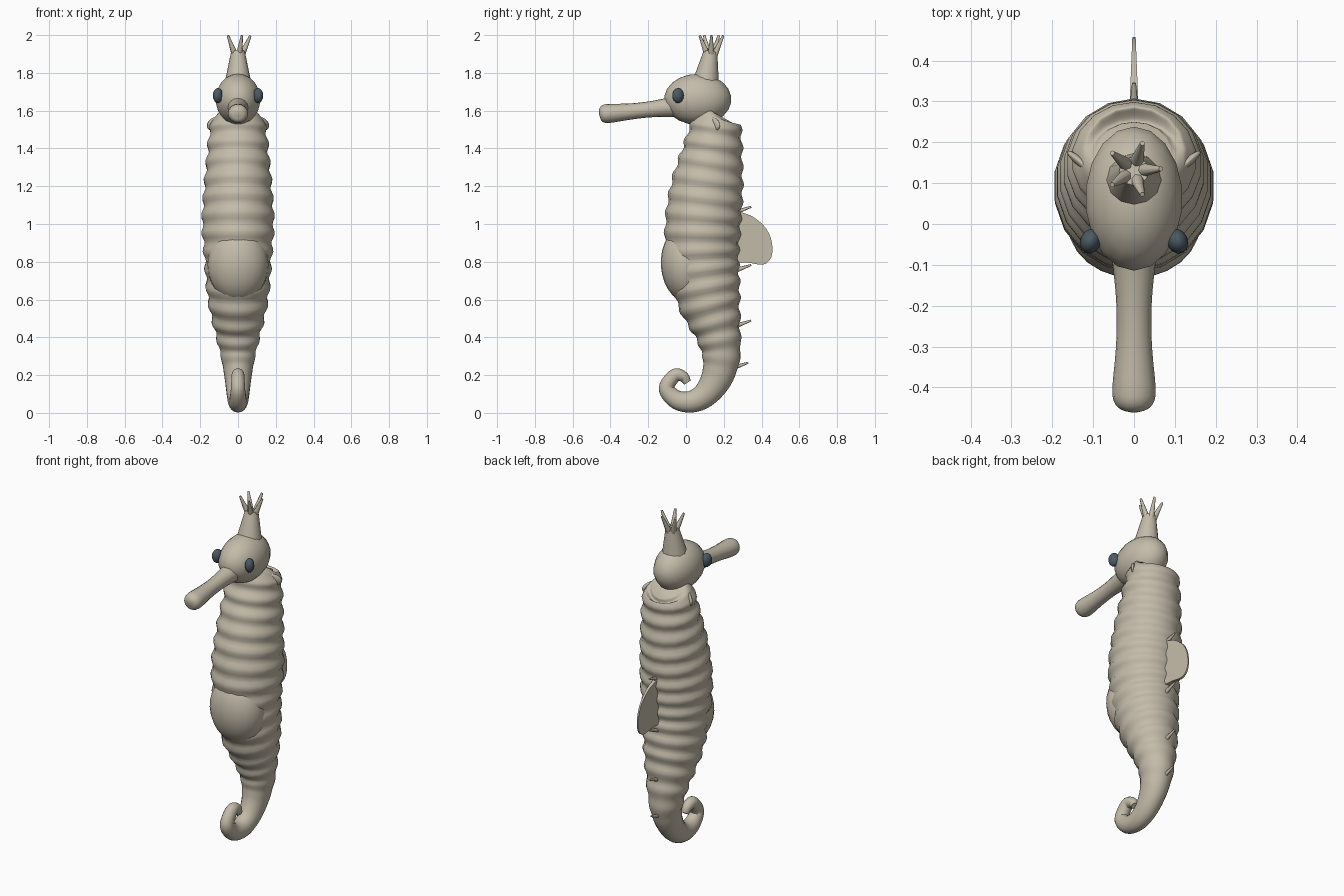
import bpy, bmesh, math
from mathutils import Vector, Matrix

cube = bpy.data.objects.get("Cube")
if cube:
    bpy.data.objects.remove(cube, do_unlink=True)


def material(name, rgb):
    m = bpy.data.materials.new(name)
    m.use_nodes = True
    m.diffuse_color = (*rgb, 1)
    m.node_tree.nodes["Principled BSDF"].inputs["Base Color"].default_value = (*rgb, 1)
    return m


SKIN = material("sandy_skin", (0.55, 0.50, 0.40))
EYE = material("dark_slate_eye", (0.07, 0.10, 0.13))


def finish(name, bm, mat, angle=60):
    bmesh.ops.recalc_face_normals(bm, faces=bm.faces)
    mesh = bpy.data.meshes.new(name)
    bm.to_mesh(mesh)
    bm.free()
    mesh.materials.append(mat)
    ob = bpy.data.objects.new(name, mesh)
    bpy.context.collection.objects.link(ob)
    bpy.ops.object.select_all(action='DESELECT')
    ob.select_set(True)
    bpy.context.view_layer.objects.active = ob
    bpy.ops.object.shade_smooth_by_angle(angle=math.radians(angle))
    return ob


def spline(points, steps):
    """Catmull-Rom samples through tuples of any size."""
    pts = [Vector(p) for p in points]
    pts = [2 * pts[0] - pts[1]] + pts + [2 * pts[-1] - pts[-2]]
    out = []
    for a, b, c, d in zip(pts, pts[1:], pts[2:], pts[3:]):
        for i in range(steps):
            t = i / steps
            out.append(0.5 * (2 * b + (c - a) * t + (2 * a - 5 * b + 4 * c - d) * t * t
                              + (3 * b - a - 3 * c + d) * t ** 3))
    return out + [pts[-2]]


def loft(name, stations, sides, ridge=None):
    """Tube along the middle plane; stations are (y, z, half width, half depth)."""
    bm = bmesh.new()
    rings = []
    for i, s in enumerate(stations):
        before, after = stations[max(i - 1, 0)], stations[min(i + 1, len(stations) - 1)]
        t = Vector((0, after[0] - before[0], after[1] - before[1])).normalized()
        n = Vector((0, -t.z, t.y))
        grow = ridge(s[1]) if ridge else 0
        ring = []
        for k in range(sides):
            a = math.pi / 2 + math.tau * k / sides
            ring.append(bm.verts.new(Vector((math.cos(a) * (s[2] + grow), s[0], s[1]))
                                     + n * math.sin(a) * (s[3] + grow)))
        rings.append(ring)
    for r, q in zip(rings, rings[1:]):
        for k in range(sides):
            j = (k + 1) % sides
            bm.faces.new((r[k], r[j], q[j], q[k]))
    bm.faces.new(rings[0])
    bm.faces.new(rings[-1])
    return finish(name, bm, SKIN)


def ellipsoid(name, centre, radii, mat=SKIN, turn=(0, 0, 0), segs=16):
    bm = bmesh.new()
    bmesh.ops.create_uvsphere(bm, u_segments=segs, v_segments=segs // 2 + 2, radius=1)
    rot = Matrix.Identity(4)
    for axis, deg in zip("XYZ", turn):
        rot = Matrix.Rotation(math.radians(deg), 4, axis) @ rot
    bm.transform(Matrix.Translation(centre) @ rot @ Matrix.Diagonal((*radii, 1)))
    return finish(name, bm, mat, 180)


def spike(name, base, tip, r1, r2, sides=8):
    base, tip = Vector(base), Vector(tip)
    d = tip - base
    bm = bmesh.new()
    bmesh.ops.create_cone(bm, cap_ends=True, segments=sides, radius1=r1, radius2=r2, depth=d.length)
    bm.transform(Matrix.Translation((base + tip) / 2) @ d.to_track_quat('Z', 'Y').to_matrix().to_4x4())
    return finish(name, bm, SKIN)


# Ridged trunk running down into the curled tail
trunk = [
    (.175, 1.575, .09, .085), (.165, 1.555, .13, .125), (.155, 1.49, .152, .14),
    (.14, 1.38, .163, .16), (.112, 1.2, .18, .19), (.09, 1.0, .192, .2),
    (.09, .8, .178, .19), (.122, .6, .16, .167), (.17, .42, .12, .12),
    (.187, .3, .092, .1), (.165, .19, .072, .084), (.105, .1, .06, .068),
    (.03, .06, .052, .058), (-.05, .07, .045, .05), (-.103, .13, .038, .041),
    (-.06, .197, .034, .036), (-.015, .192, .029, .029), (.008, .16, .02, .02)]


def ridge(z):
    fade = max(0, min(1, (z - 0.2) / 0.25)) * max(0, min(1, (1.56 - z) / 0.05))
    return 0.007 * fade * math.cos(math.tau * z / 0.095)


loft("body_and_tail", spline(trunk, 11), 18, ridge)
ellipsoid("belly_pouch", (0, 0.0, 0.785), (0.162, 0.133, 0.2), turn=(4, 0, 0), segs=24)

# Head, snout and eyes
ellipsoid("head", (0, 0.062, 1.66), (0.12, 0.178, 0.135), segs=18)
snout = [(-.03, 1.625, .062, .062), (-.1, 1.617, .052, .05), (-.2, 1.606, .043, .042),
         (-.3, 1.595, .044, .043), (-.4, 1.586, .053, .05), (-.435, 1.584, .049, .047),
         (-.453, 1.583, .034, .033), (-.46, 1.582, .01, .01)]
loft("snout", spline(snout, 3), 16)
for side, label in ((1, "left"), (-1, "right")):
    ellipsoid(label + "_eye", (side * 0.106, -0.042, 1.68), (0.026, 0.032, 0.04), EYE,
              (0, 0, side * 25), 12)
    ellipsoid(label + "_side_fin", (side * 0.12, 0.142, 1.53), (0.06, 0.012, 0.036),
              turn=(0, side * 15, side * 40), segs=12)

# Coronet with five points
spike("coronet_base", (0, 0.105, 1.75), (0, 0.13, 1.915), 0.07, 0.036, 12)
for k in range(5):
    a = math.tau * k / 5
    out = Vector((math.cos(a), math.sin(a), 0))
    spike("coronet_point", Vector((0, 0.132, 1.895)) + out * 0.02,
          Vector((0, 0.135, 1.998)) + out * 0.066, 0.018, 0.006)

# Dorsal fin, thinning toward its outer edge
outline = spline([(.24, 1.075), (.29, 1.063), (.36, 1.035), (.425, .975), (.455, .9),
                  (.452, .825), (.41, .785), (.33, .795), (.24, .795)], 3)
bm = bmesh.new()
sheets = []
for side in (1, -1):
    rim = [bm.verts.new((side * (0.004 + 0.05 * max(0, 0.46 - y) * 0.8), y, z)) for y, z in outline]
    bm.faces.new(rim)
    sheets.append(rim)
for k in range(len(outline)):
    j = (k + 1) % len(outline)
    bm.faces.new((sheets[0][k], sheets[0][j], sheets[1][j], sheets[1][k]))
finish("dorsal_fin", bm, SKIN, 30)

# Small spines down the back
for z in (1.07, 0.762, 0.468, 0.245):
    y = 0.25 if z > 0.3 else 0.235
    spike("back_spine", (0, y, z - 0.012), (0, y + 0.095, z + 0.021), 0.014, 0.005)
